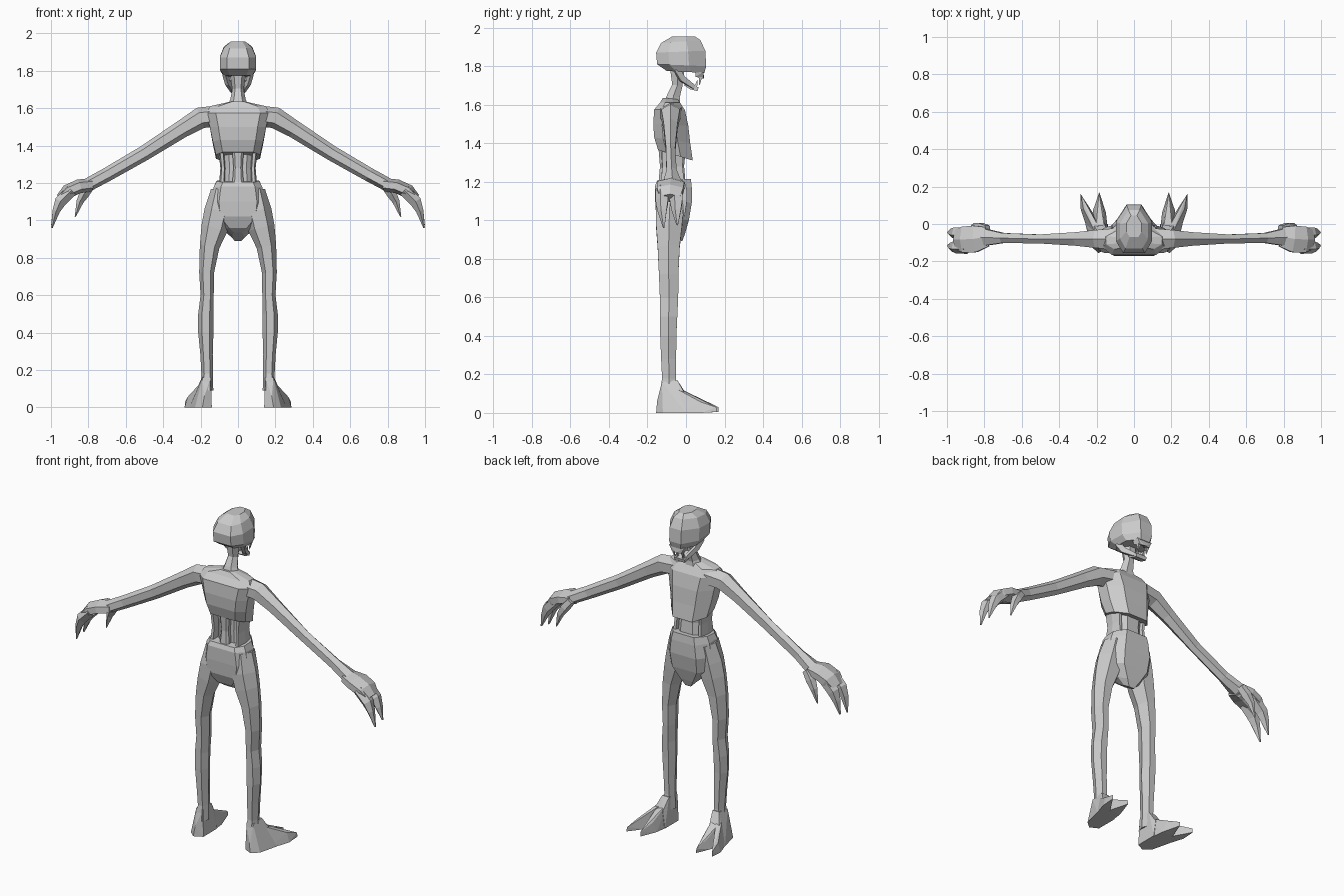
import bpy, bmesh, math
from mathutils import Vector


def finish(name, bm, mirror=False):
    bmesh.ops.recalc_face_normals(bm, faces=bm.faces)
    me = bpy.data.meshes.new(name)
    bm.to_mesh(me)
    bm.free()
    ob = bpy.data.objects.new(name, me)
    bpy.context.collection.objects.link(ob)
    if mirror:
        ob.modifiers.new("Mirror", 'MIRROR')
    return ob


def skin(name, rings, mirror=False):
    """Bridge a list of equal-length point rings and cap both ends."""
    bm = bmesh.new()
    vs = [[bm.verts.new(p) for p in r] for r in rings]
    n = len(vs[0])
    for a, b in zip(vs, vs[1:]):
        for i in range(n):
            j = (i + 1) % n
            bm.faces.new((a[i], a[j], b[j], b[i]))
    bm.faces.new(vs[0])
    bm.faces.new(vs[-1])
    return finish(name, bm, mirror)


def body(name, sections, front=0.5, back=0.6):
    """Eight-sided stacked sections: (z back, z front, half width, y back, y front)."""
    rings = []
    for zb, zf, w, yb, yf in sections:
        shape = [(back, 0), (1, .25), (1, .65), (front, 1)]
        shape += [(-x, t) for x, t in reversed(shape)]
        rings.append([(x * w, yb + t * (yf - yb), zb + t * (zf - zb)) for x, t in shape])
    return skin(name, rings)


def tube(name, path, sides=6, ref=(0, 1, 0), mirror=True):
    """Limb along a path of (x, y, z, radius along ref, other radius)."""
    pts = [Vector(p[:3]) for p in path]
    rings = []
    for i, p in enumerate(path):
        d = (pts[min(i + 1, len(pts) - 1)] - pts[max(i - 1, 0)]).normalized()
        u = Vector(ref)
        u = (u - d * u.dot(d)).normalized()
        v = d.cross(u)
        ring = []
        for k in range(sides):
            a = 2 * math.pi * (k + .5) / sides
            ring.append(pts[i] + u * math.cos(a) * p[3] * 1.1 + v * math.sin(a) * p[4] * 1.1)
        rings.append(ring)
    return skin(name, rings, mirror)


def hull(name, pts, mirror=True):
    bm = bmesh.new()
    for p in pts:
        bm.verts.new(p)
    r = bmesh.ops.convex_hull(bm, input=bm.verts)
    junk = [v for v in bm.verts if not v.link_faces]
    bmesh.ops.delete(bm, geom=junk, context='VERTS')
    return finish(name, bm, mirror)


# Skull, narrowing towards the face
body("skull", [(1.955, 1.955, .04, -.07, .045), (1.92, 1.935, .075, -.13, .075),
               (1.87, 1.88, .097, -.155, .10), (1.81, 1.80, .097, -.15, .105),
               (1.775, 1.765, .075, -.10, .095)], front=.4)
# Upper lip with fangs
hull("upper_lip", [(x, y, 1.77) for x in (.0, .05) for y in (.05, .09)]
     + [(0, .095, 1.735), (.03, .09, 1.735), (.045, .05, 1.745)])
tube("upper_fang", [(.03, .075, 1.745, .012, .012), (.028, .07, 1.70, .001, .001)], 4)
# Lower jaw: two rails meeting at the chin
tube("jaw_side", [(.07, -.05, 1.785, .02, .012), (.055, -.02, 1.735, .02, .012),
                  (.025, .04, 1.69, .013, .015)], 4, (0, 0, 1))
hull("chin", [(x, y, z) for x in (0, .035) for y, z in
              ((-.01, 1.70), (.02, 1.68), (.06, 1.67), (.065, 1.69), (0, 1.715))])
tube("lower_fang", [(.022, .05, 1.69, .01, .01), (.02, .06, 1.73, .001, .001)], 4)
# Neck
tube("neck", [(0, -.075, 1.58, .05, .065), (0, -.065, 1.645, .035, .038),
              (0, -.045, 1.70, .028, .028), (0, -.045, 1.79, .04, .04)], 6, mirror=False)
# Rib cage with sloped collar
body("ribcage", [(1.635, 1.63, .045, -.12, -.045), (1.61, 1.61, .15, -.135, -.03),
                 (1.575, 1.57, .17, -.165, -.005), (1.50, 1.49, .15, -.17, .012),
                 (1.43, 1.40, .135, -.165, .022), (1.365, 1.31, .118, -.145, .035)], .55, .7)
# Waist: core, spine and side muscles
body("waist_core", [(1.40, 1.38, .085, -.105, 0), (1.28, 1.28, .075, -.105, -.01),
                    (1.17, 1.17, .085, -.105, 0)])
body("spine", [(1.40, 1.40, .033, -.145, -.09), (1.28, 1.28, .024, -.135, -.09),
               (1.17, 1.17, .033, -.145, -.09)])
tube("waist_muscle", [(.09, -.07, 1.39, .06, .015), (.08, -.07, 1.28, .055, .013),
                      (.085, -.07, 1.18, .065, .016)])
# Pelvis
body("pelvis", [(1.205, 1.215, .115, -.15, .025), (1.18, 1.17, .13, -.16, .03),
                (1.10, 1.09, .145, -.16, .03), (1.02, 1.00, .135, -.155, .015),
                (.96, .93, .07, -.13, -.005), (.935, .89, .03, -.10, -.02)], .6, .7)
# Legs
tube("leg", [(.09, -.075, 1.16, .07, .05), (.105, -.085, 1.05, .075, .068),
             (.125, -.088, .96, .07, .065), (.152, -.09, .86, .06, .048),
             (.168, -.09, .72, .053, .036), (.165, -.088, .60, .05, .032),
             (.172, -.09, .50, .047, .037), (.172, -.092, .40, .044, .037),
             (.168, -.09, .28, .041, .030), (.165, -.088, .18, .038, .028),
             (.165, -.09, .09, .05, .03)])
# Feet: heel block and two splayed toes
hull("heel", [(.145, -.125, .16), (.19, -.125, .16), (.145, -.045, .17), (.19, -.045, .17),
              (.14, -.13, .0), (.19, -.155, .0), (.23, -.12, .0), (.18, -.15, .06),
              (.14, .0, .0), (.26, .0, .0), (.155, .0, .10), (.22, .0, .09)])
hull("inner_toe", [(.14, -.03, 0), (.21, -.03, 0), (.155, -.04, .13), (.205, -.04, .12),
                   (.15, .06, .0), (.22, .07, .0), (.165, .08, .06), (.20, .08, .06),
                   (.185, .17, .005), (.187, .168, .03)])
hull("outer_toe", [(.17, -.06, 0), (.24, -.06, 0), (.175, -.04, .13), (.21, -.04, .12),
                   (.22, .06, .0), (.285, .08, .0), (.235, .07, .06), (.27, .08, .055),
                   (.285, .16, .005), (.283, .157, .03)])
# Arms
tube("arm", [(.10, -.08, 1.56, .06, .05), (.20, -.08, 1.548, .05, .052),
             (.30, -.08, 1.488, .038, .043), (.50, -.08, 1.36, .025, .037),
             (.70, -.075, 1.245, .028, .034), (.82, -.07, 1.18, .052, .033)])
# Hands with two long fingers and a thumb
tube("hand", [(.785, -.068, 1.19, .055, .032), (.85, -.08, 1.182, .075, .034),
              (.91, -.083, 1.155, .072, .034), (.945, -.083, 1.115, .055, .028)])
for label, y0, y1, tip in (("rear", -.122, -.115, .96), ("front", -.048, -.045, .975)):
    tube(label + "_finger", [(.89, y0, 1.16, .034, .03), (.95, y0, 1.10, .033, .03),
                             (.972, y0, 1.05, .024, .019), (.995, y1, tip, .004, .004)], 5)
tube("thumb", [(.785, -.03, 1.19, .025, .022), (.82, -.02, 1.145, .028, .026),
               (.845, -.012, 1.10, .02, .018), (.87, -.01, 1.02, .003, .003)], 5)
